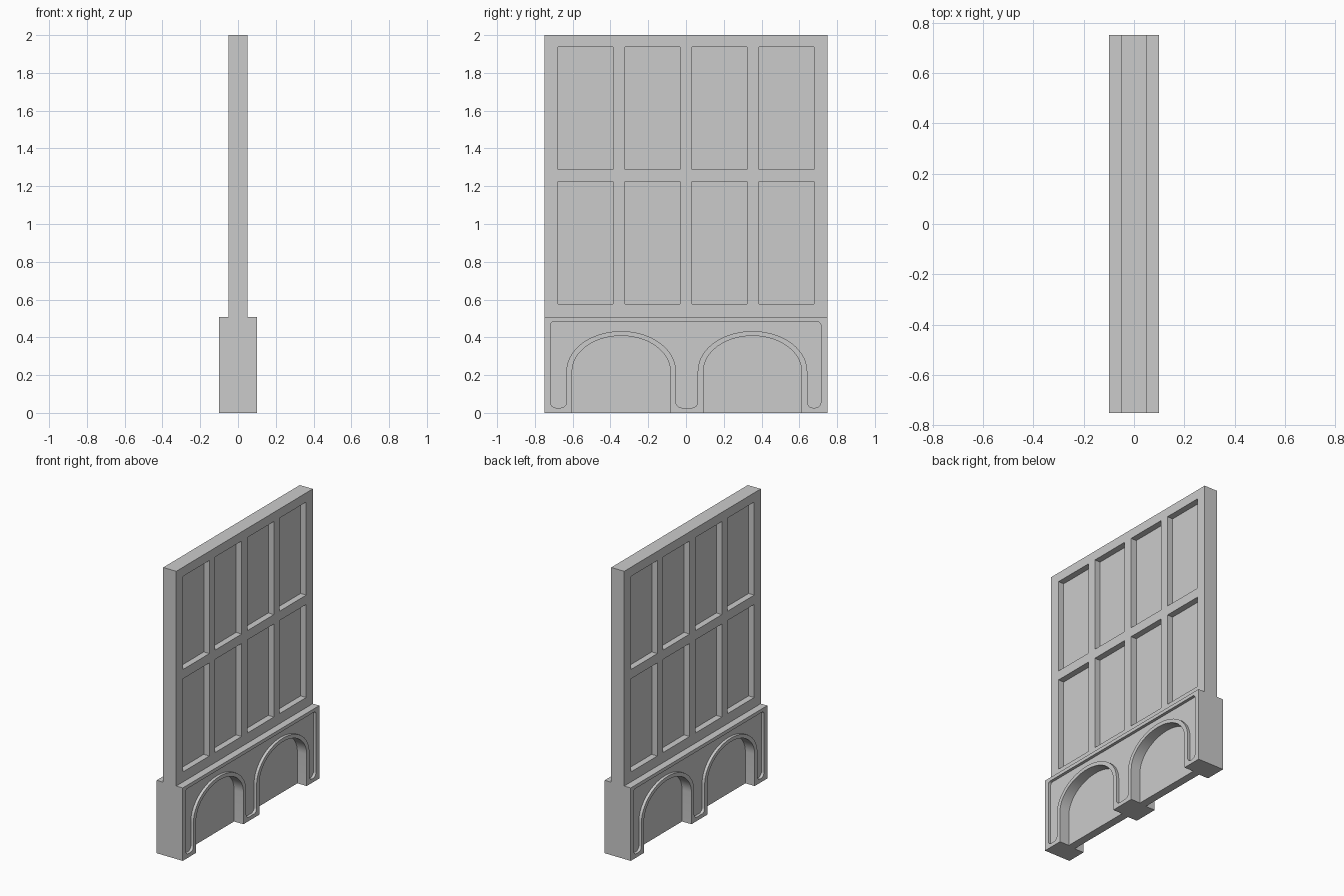
import bpy, bmesh, math
from mathutils import Vector

if "Cube" in bpy.data.objects:
    bpy.data.objects.remove(bpy.data.objects["Cube"])


def prism(name, pts, offset):
    """Closed solid from a 3D polygon swept along an offset."""
    bm = bmesh.new()
    face = bm.faces.new([bm.verts.new(p) for p in pts])
    res = bmesh.ops.extrude_face_region(bm, geom=[face])
    verts = [g for g in res["geom"] if isinstance(g, bmesh.types.BMVert)]
    bmesh.ops.translate(bm, verts=verts, vec=offset)
    bmesh.ops.recalc_face_normals(bm, faces=bm.faces)
    me = bpy.data.meshes.new(name)
    bm.to_mesh(me)
    bm.free()
    ob = bpy.data.objects.new(name, me)
    bpy.context.collection.objects.link(ob)
    return ob


def arch(cy, half, rise, spring=0.22, n=28):
    """Elliptical arch points from the left springing to the right."""
    return [(cy - half * math.cos(math.pi * i / n),
             spring + rise * math.sin(math.pi * i / n)) for i in range(n + 1)]


def rounded(prev, p, nxt, r, n=6):
    """Quarter-round a right-angled corner."""
    p = Vector(p)
    a = (Vector(prev) - p).normalized()
    b = (Vector(nxt) - p).normalized()
    out = []
    for i in range(n + 1):
        t = math.pi / 2 * i / n
        out.append(tuple(p + r * (a * (1 - math.sin(t)) + b * (1 - math.cos(t)))))
    return out


def carve(target, profile, side, floor):
    """Cut a (y, z) profile into one side down to the given x floor."""
    pts = [(side * floor, side * y, z) for y, z in profile]
    cutter = prism("cutter", pts, (side * 0.2, 0, 0))
    cutter.hide_render = True
    mod = target.modifiers.new("carve", "BOOLEAN")
    mod.operation = "DIFFERENCE"
    mod.solver = "EXACT"
    mod.object = cutter
    bpy.context.view_layer.objects.active = target
    bpy.ops.object.modifier_apply(modifier=mod.name)
    bpy.data.objects.remove(cutter)


# Body: thin upper wall on a thicker plinth
BASE_TOP = 0.507
half = [(0.1, 0), (0.1, BASE_TOP), (0.05, BASE_TOP), (0.05, 2.0)]
outline = half + [(-x, z) for x, z in reversed(half)]
wall = prism("panelled_wall", [(x, -0.75, z) for x, z in outline], (0, 1.5, 0))

# Plinth arches and the sunken spandrel that frames them
CENTRES = (-0.343, 0.352)
L, R, B, T = -0.718, 0.714, 0.027, 0.483
a1, a2 = [arch(c, 0.29, 0.213) for c in CENTRES]
y1, y2, y3, y4 = a1[0][0], a1[-1][0], a2[0][0], a2[-1][0]
spandrel = (rounded((L, T), (L, B), (y1, B), 0.03)
            + rounded((L, B), (y1, B), (y1, T), 0.03) + a1
            + rounded((y2, T), (y2, B), (y3, B), 0.03)
            + rounded((y2, B), (y3, B), (y3, T), 0.03) + a2
            + rounded((y4, T), (y4, B), (R, B), 0.03)
            + rounded((y4, B), (R, B), (R, T), 0.03)
            + rounded((R, B), (R, T), (L, T), 0.02)
            + rounded((R, T), (L, T), (L, B), 0.02))

for side in (1, -1):
    # Two rows of four recessed panels
    for cy in (-0.532, -0.177, 0.177, 0.532):
        for z0, z1 in ((0.577, 1.224), (1.289, 1.936)):
            y0, y9 = cy - 0.146, cy + 0.146
            carve(wall, [(y0, z0), (y9, z0), (y9, z1), (y0, z1)], side, 0.007)
    # Deep arched recesses, open at the floor
    for c in CENTRES:
        carve(wall, [(c + 0.26, -0.1), (c - 0.26, -0.1)] + arch(c, 0.26, 0.188),
              side, 0.028)
    carve(wall, spandrel, side, 0.08)

# Smooth the arch curves, keep edges crisp
bpy.ops.object.select_all(action="DESELECT")
wall.select_set(True)
bpy.context.view_layer.objects.active = wall
bpy.ops.object.shade_smooth_by_angle(angle=math.radians(30))
